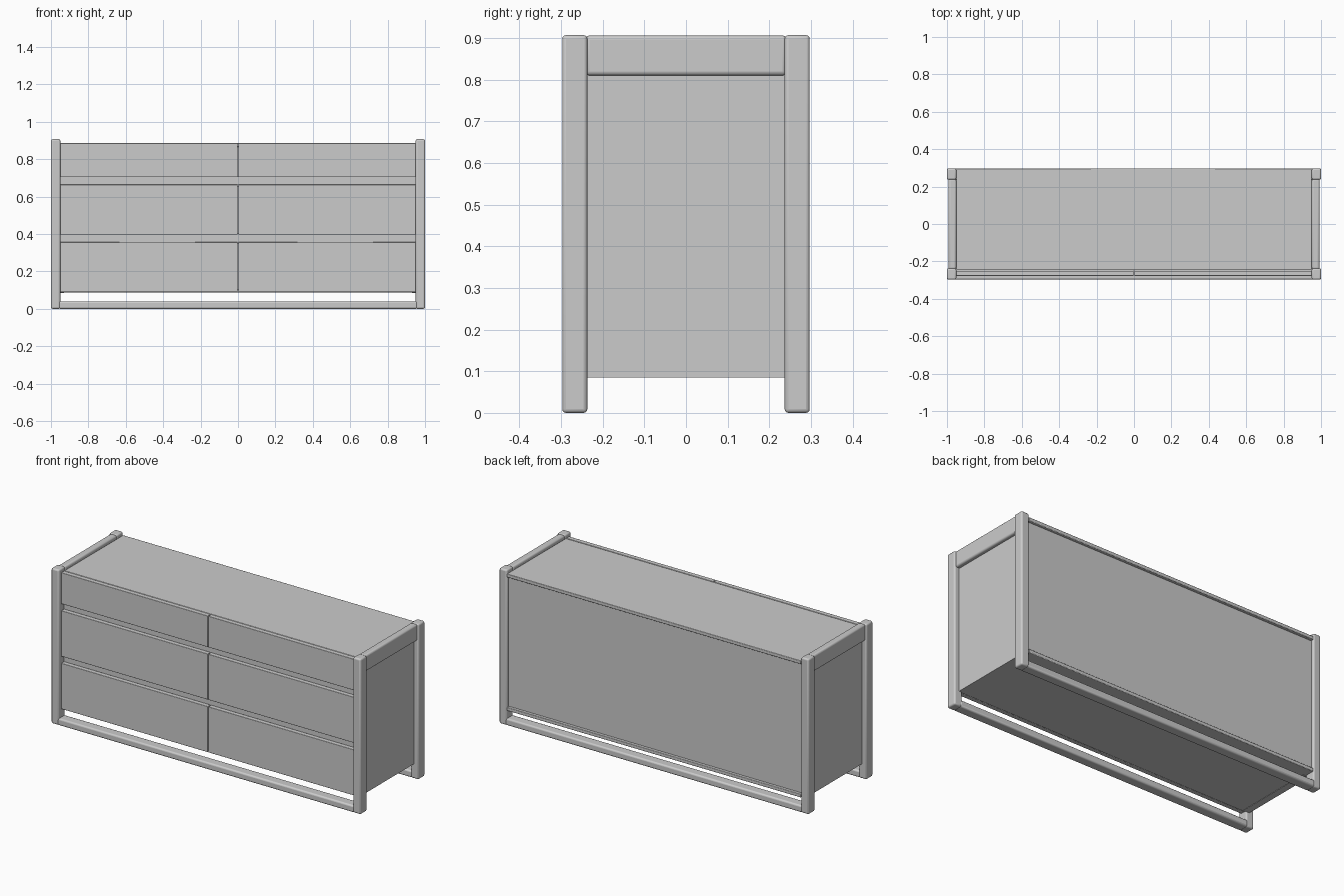
import bpy

if "Cube" in bpy.data.objects:
    bpy.data.objects.remove(bpy.data.objects["Cube"])


def box(name, x, y, z, bevel=0.0, segments=3):
    """Box from (min, max) ranges, with optional rounded edges."""
    bpy.ops.mesh.primitive_cube_add(size=1, location=(sum(x) / 2, sum(y) / 2, sum(z) / 2))
    ob = bpy.context.object
    ob.name = name
    ob.scale = (x[1] - x[0], y[1] - y[0], z[1] - z[0])
    bpy.ops.object.transform_apply(location=False, rotation=False, scale=True)
    if bevel:
        mod = ob.modifiers.new("rounded_edges", 'BEVEL')
        mod.width = bevel
        mod.segments = segments
        bpy.ops.object.shade_smooth_by_angle()
    return ob


def span(sign, a, b):
    """Range a..b mirrored to the given side."""
    return tuple(sorted((sign * a, sign * b)))


H = 0.907        # post height
IN = 0.95        # inner face of the posts
D0, D1 = 0.237, 0.297

# Front and back frames: two posts joined by a floor rail
for sy, end in ((-1, "front"), (1, "back")):
    for sx, side in ((-1, "left"), (1, "right")):
        box(f"{end}_{side}_post", span(sx, IN, 1), span(sy, D0, D1), (0, H), 0.009)
    rail = box(f"{end}_floor_rail", (-IN - 0.01, IN + 0.01), span(sy, D0, D1), (0, 0.04), 0.009)

# Sides: recessed panel below a rounded top rail
for sx, side in ((-1, "left"), (1, "right")):
    box(f"{side}_side_panel", span(sx, IN - 0.02, 0.97), (-D0, D0), (0.085, 0.84))
    box(f"{side}_top_rail", span(sx, IN, 0.992), (-D0 - 0.005, D0 + 0.005), (0.81, H - 0.001), 0.01)

# Carcass with recessed back, and top and bottom boards
box("carcass", (-IN, IN), (-0.235, 0.28), (0.1, 0.875))
box("top_board", (-IN, IN), (-0.247, D1), (0.866, 0.886), 0.003, 2)
box("bottom_board", (-IN, IN), (-0.247, D1), (0.087, 0.107), 0.003, 2)

# Divider rails seen in the finger gaps between the drawers
for i, z in enumerate(((0.35, 0.405), (0.655, 0.71))):
    box(f"divider_rail_{i + 1}", (-IN, IN), (-0.25, -0.22), z)

# Drawer fronts, three rows of two
for row, z in enumerate(((0.09, 0.357), (0.397, 0.664), (0.704, 0.886))):
    for sx, side in ((-1, "left"), (1, "right")):
        box(f"{side}_drawer_front_{row + 1}", span(sx, 0.002, IN - 0.001), (-0.277, -0.25), z, 0.002, 2)
